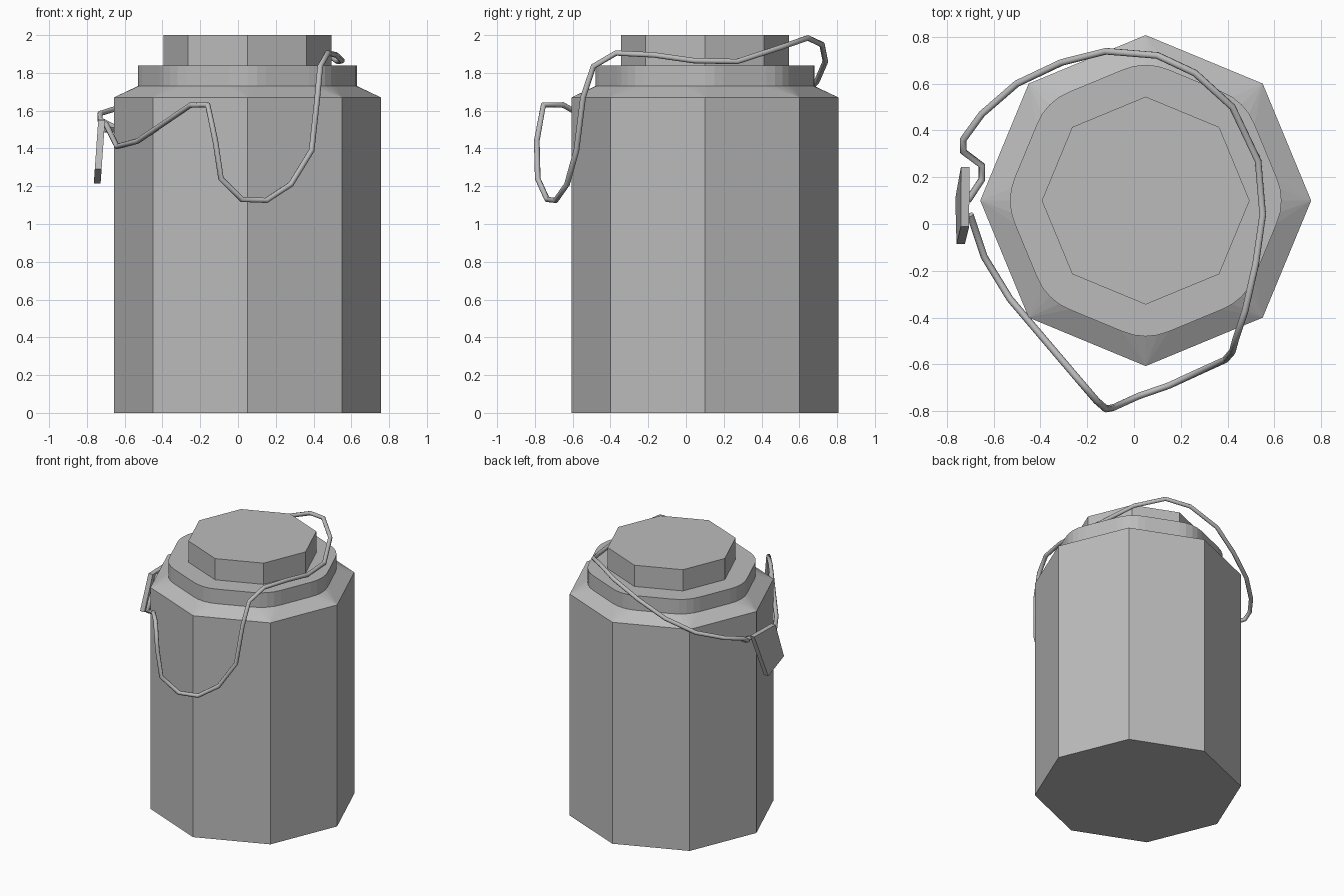
import bpy
import bmesh
from math import cos, sin, radians
from mathutils import Vector

cube = bpy.data.objects.get("Cube")
if cube:
    bpy.data.objects.remove(cube, do_unlink=True)

# Single grey colour for the whole model
grey = bpy.data.materials.new("plain_grey")
grey.use_nodes = True
COLOUR = (0.5, 0.5, 0.5, 1)
grey.diffuse_color = COLOUR
grey.node_tree.nodes["Principled BSDF"].inputs["Base Color"].default_value = COLOUR

CX, CY = 0.05, 0.10  # axis of the can
SIDES = 8


def finish(name, bm):
    bmesh.ops.recalc_face_normals(bm, faces=bm.faces)
    mesh = bpy.data.meshes.new(name)
    bm.to_mesh(mesh)
    bm.free()
    mesh.materials.append(grey)
    obj = bpy.data.objects.new(name, mesh)
    bpy.context.collection.objects.link(obj)
    return obj


def octagon(bm, radius, z):
    return [bm.verts.new((CX + radius * cos(radians(45 * i)),
                          CY + radius * sin(radians(45 * i)), z))
            for i in range(SIDES)]


def rounded_octagon(bm, radius, z):
    """Octagon whose corners are softened by small arcs."""
    ring = []
    for i in range(SIDES):
        for step in (-2, -1, 0, 1, 2):
            a = radians(45 * i + step * 5)
            r = radius - 0.003 * step * step
            ring.append(bm.verts.new((CX + r * cos(a), CY + r * sin(a), z)))
    return ring


def bridge(bm, low, high):
    n = len(low)
    for i in range(n):
        j = (i + 1) % n
        bm.faces.new((low[i], low[j], high[j], high[i]))


# Octagonal can body
bm = bmesh.new()
base, rim = octagon(bm, 0.707, 0), octagon(bm, 0.707, 1.67)
bm.faces.new(base)
bridge(bm, base, rim)

# Shoulder: each body corner fans out to its rounded neck corner
neck_low = rounded_octagon(bm, 0.58, 1.73)
neck_high = rounded_octagon(bm, 0.58, 1.84)
for i in range(SIDES):
    arc = neck_low[5 * i:5 * i + 5]
    for a, b in zip(arc, arc[1:]):
        bm.faces.new((rim[i], b, a))
    nxt = (i + 1) % SIDES
    bm.faces.new((rim[i], rim[nxt], neck_low[5 * nxt], arc[-1]))
bridge(bm, neck_low, neck_high)
bm.faces.new(neck_high)
finish("can_body", bm)

# Octagonal lid
bm = bmesh.new()
low, high = octagon(bm, 0.444, 1.84), octagon(bm, 0.444, 2.0)
bm.faces.new(low)
bridge(bm, low, high)
bm.faces.new(high)
finish("lid", bm)

# Thin tilted tag hanging from the cord
bm = bmesh.new()
corners = [(0.243, 1.555), (-0.01, 1.55), (-0.085, 1.29), (0.11, 1.215)]
plates = []
for side in (-1, 1):
    plates.append([bm.verts.new((-0.722 - 0.07 * (1.55 - z) + side * 0.018, y, z))
                   for y, z in corners])
    bm.faces.new(plates[-1])
bridge(bm, *plates)
finish("tag", bm)

# Loose cord looping around the can
path = [
    (-.70, .04, 1.53), (-.64, -.14, 1.41), (-.53, -.32, 1.44),
    (-.25, -.65, 1.63), (-.16, -.755, 1.63), (-.12, -.79, 1.44),
    (-.09, -.785, 1.24), (.02, -.735, 1.13), (.15, -.69, 1.125),
    (.28, -.63, 1.21), (.39, -.58, 1.39), (.42, -.545, 1.67),
    (.435, -.49, 1.835), (.475, -.37, 1.905), (.52, -.17, 1.895),
    (.55, .04, 1.865), (.53, .27, 1.86), (.42, .50, 1.935),
    (.26, .645, 1.985), (.10, .72, 1.95), (-.12, .738, 1.86),
    (-.31, .69, 1.75), (-.50, .60, 1.66), (-.65, .47, 1.61),
    (-.73, .36, 1.585), (-.73, .31, 1.55), (-.65, .25, 1.51),
    (-.65, .19, 1.50), (-.71, .10, 1.50)]
curve = bpy.data.curves.new("cord", "CURVE")
curve.dimensions = "3D"
curve.bevel_depth = 0.015
curve.bevel_resolution = 2
curve.use_fill_caps = True
spline = curve.splines.new("POLY")
spline.points.add(len(path) - 1)
for point, co in zip(spline.points, path):
    point.co = Vector(co).to_4d()
spline.use_smooth = True
curve.materials.append(grey)
bpy.context.collection.objects.link(bpy.data.objects.new("cord", curve))
